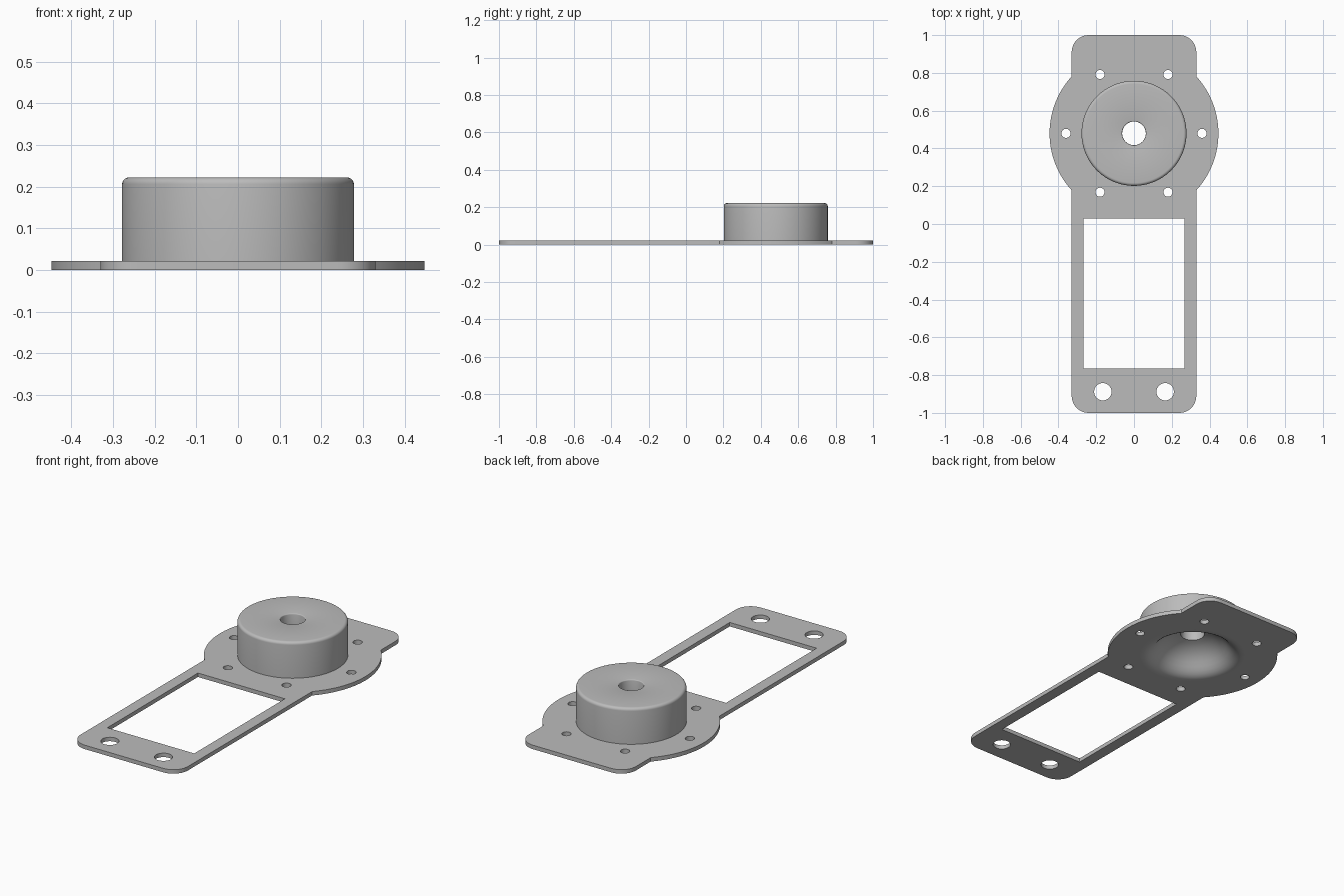
import bpy, bmesh, math

if "Cube" in bpy.data.objects:
    bpy.data.objects.remove(bpy.data.objects["Cube"])

HUB_Y, HUB_R, T = 0.48, 0.278, 0.022

grey = bpy.data.materials.new("plain grey")
grey.diffuse_color = (0.50, 0.50, 0.50, 1)
grey.use_nodes = True
grey.node_tree.nodes["Principled BSDF"].inputs["Base Color"].default_value = grey.diffuse_color


def arc(cx, cy, r, a0, a1, n):
    """Points along an arc, angles in degrees."""
    return [(cx + r * math.cos(math.radians(a0 + (a1 - a0) * i / n)),
             cy + r * math.sin(math.radians(a0 + (a1 - a0) * i / n)))
            for i in range(n + 1)]


def circle(cx, cy, r, n):
    return arc(cx, cy, r, 0, 360, n)[:-1]


def finish(obj):
    obj.data.materials.clear()
    obj.data.materials.append(grey)
    bpy.ops.object.select_all(action='DESELECT')
    obj.select_set(True)
    bpy.context.view_layer.objects.active = obj
    bpy.ops.object.shade_smooth_by_angle(angle=math.radians(35))


# Mounting plate outline: rounded strip merged with a round flange
W, C, FLANGE = 0.33, 0.09, 0.447
a = math.degrees(math.acos(W / FLANGE))
right = (arc(W - C, -1 + C, C, -90, 0, 10)
         + arc(0, HUB_Y, FLANGE, -a, a, 32)
         + arc(W - C, 1 - C, C, 0, 90, 10))
outline = right + [(-x, y) for x, y in reversed(right)]

# Openings: window, hub seat, ring of screw holes, two end holes
loops = [outline,
         [(-0.267, -0.765), (0.267, -0.765), (0.267, 0.03), (-0.267, 0.03)],
         circle(0, HUB_Y, HUB_R, 96)]
for k in range(6):
    t = math.radians(60 * k)
    loops.append(circle(0.36 * math.cos(t), HUB_Y + 0.36 * math.sin(t), 0.024, 24))
for s in (-1, 1):
    loops.append(circle(s * 0.165, -0.888, 0.046, 32))

curve = bpy.data.curves.new("plate_profile", 'CURVE')
curve.dimensions = '2D'
curve.fill_mode = 'BOTH'
curve.extrude = T / 2
for pts in loops:
    sp = curve.splines.new('POLY')
    sp.points.add(len(pts) - 1)
    for p, (x, y) in zip(sp.points, pts):
        p.co = (x, y, T / 2, 1)
    sp.use_cyclic_u = True
plate = bpy.data.objects.new("mounting_plate", curve)
bpy.context.collection.objects.link(plate)
bpy.context.view_layer.objects.active = plate
plate.select_set(True)
bpy.ops.object.convert(target='MESH')
plate = bpy.context.view_layer.objects.active
bm = bmesh.new()
bm.from_mesh(plate.data)
bmesh.ops.remove_doubles(bm, verts=bm.verts, dist=1e-5)
bmesh.ops.recalc_face_normals(bm, faces=bm.faces)
bm.to_mesh(plate.data)
bm.free()
finish(plate)

# Hub: closed section (radius, height) turned around the vertical axis
F, B, H = 0.016, 0.0625, 0.222
section = [(HUB_R, 0), (HUB_R, T)]
section += arc(HUB_R - F, H - F, F, 0, 90, 6)          # rounded top edge
section += arc(B + 0.005, H - 0.005, 0.005, 90, 180, 3)  # bore rim
# Domed recess below, flowing into the underside through a wide fillet
section += [(B, 0.128), (0.085, 0.122), (0.11, 0.112), (0.135, 0.098),
            (0.158, 0.081), (0.178, 0.061), (0.195, 0.041), (0.21, 0.025),
            (0.225, 0.013), (0.24, 0.005), (0.258, 0)]
N = 96
bm = bmesh.new()
rings = [[bm.verts.new((r * math.cos(2 * math.pi * i / N),
                        HUB_Y + r * math.sin(2 * math.pi * i / N), z))
          for i in range(N)] for r, z in section]
for j, ring in enumerate(rings):
    nxt = rings[(j + 1) % len(rings)]
    for i in range(N):
        k = (i + 1) % N
        bm.faces.new((ring[i], ring[k], nxt[k], nxt[i]))
bmesh.ops.recalc_face_normals(bm, faces=bm.faces)
mesh = bpy.data.meshes.new("hub")
bm.to_mesh(mesh)
bm.free()
hub = bpy.data.objects.new("hub", mesh)
bpy.context.collection.objects.link(hub)
finish(hub)
